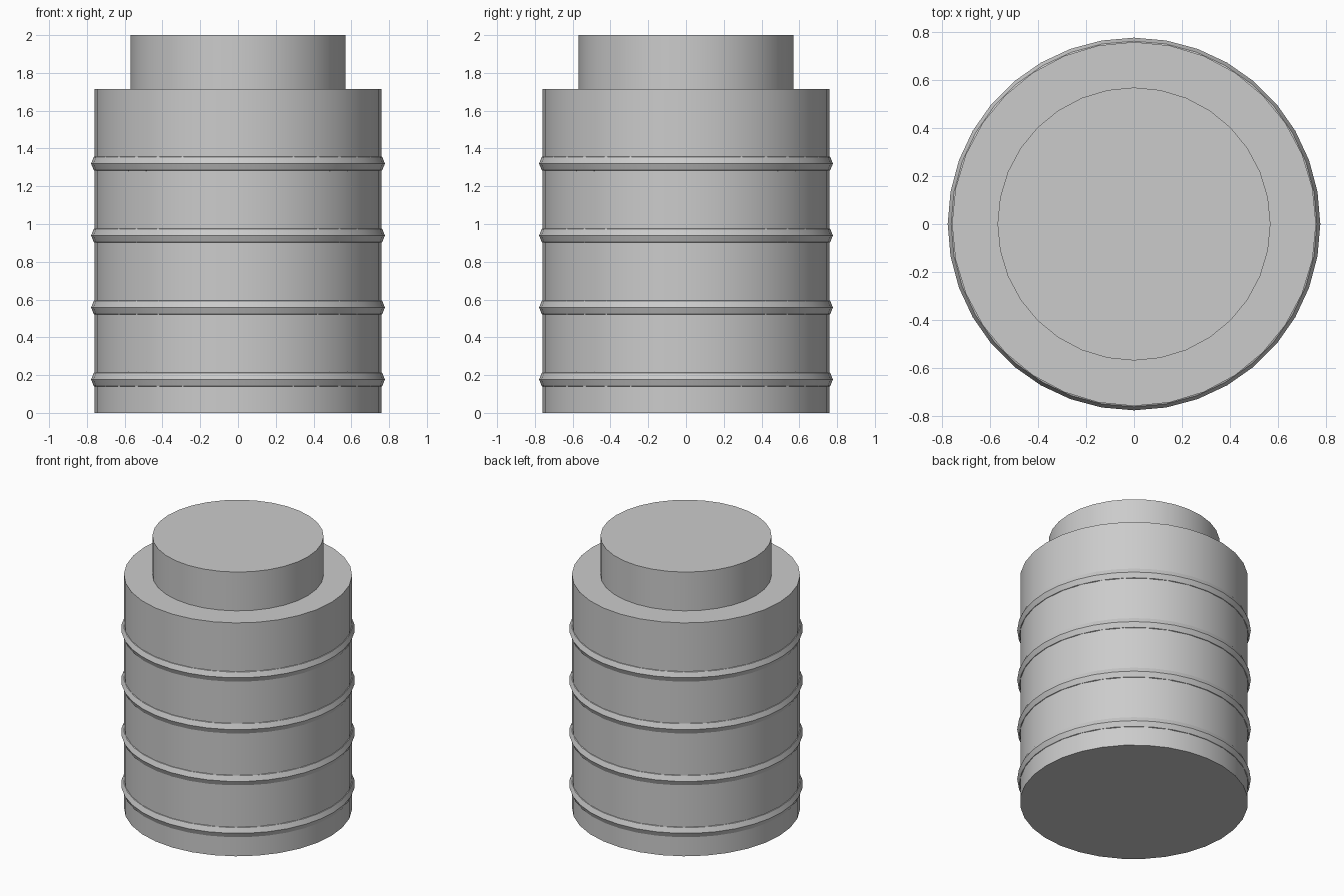
import bpy
import math

cube = bpy.data.objects.get("Cube")
if cube:
    bpy.data.objects.remove(cube, do_unlink=True)

grey = bpy.data.materials.new("light_grey")
grey.use_nodes = True
grey.diffuse_color = (0.6, 0.6, 0.6, 1)
grey.node_tree.nodes["Principled BSDF"].inputs["Base Color"].default_value = (0.6, 0.6, 0.6, 1)


def finish(name):
    """Name, colour and shade the newly added part."""
    part = bpy.context.object
    part.name = name
    part.data.materials.append(grey)
    bpy.ops.object.shade_smooth_by_angle(angle=math.radians(30))


def add_drum(name, radius, bottom, top):
    bpy.ops.mesh.primitive_cylinder_add(
        vertices=32, radius=radius, depth=top - bottom,
        location=(0, 0, (bottom + top) / 2))
    finish(name)


# Main body and narrower neck
add_drum("body", 0.76, 0, 1.715)
add_drum("neck", 0.57, 1.715, 2)

# Four evenly spaced raised bands, mostly sunk into the body
for i in range(4):
    bpy.ops.mesh.primitive_torus_add(
        major_radius=0.728, minor_radius=0.05,
        major_segments=36, minor_segments=8,
        location=(0, 0, 0.177 + i * 0.381))
    finish(f"band_{i + 1}")
